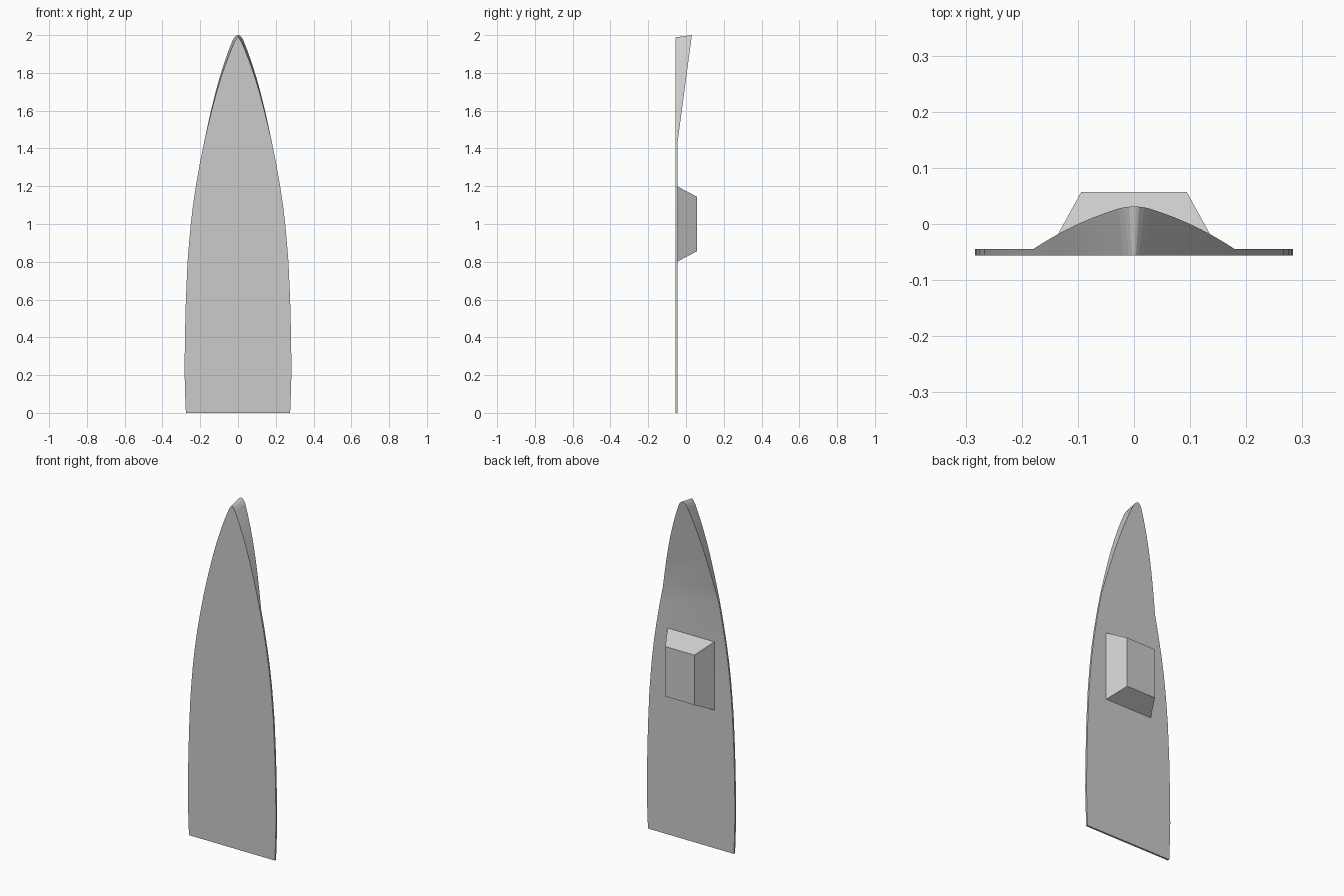
import bpy
import bmesh

cube = bpy.data.objects.get("Cube")
if cube:
    bpy.data.objects.remove(cube, do_unlink=True)

grey = bpy.data.materials.new("light grey")
grey.use_nodes = True
colour = (0.6, 0.6, 0.6, 1)
grey.diffuse_color = colour
grey.node_tree.nodes["Principled BSDF"].inputs["Base Color"].default_value = colour

FRONT, BACK, KINK = -0.056, -0.045, 1.43


def finish(name, bm):
    bmesh.ops.recalc_face_normals(bm, faces=bm.faces)
    mesh = bpy.data.meshes.new(name)
    bm.to_mesh(mesh)
    bm.free()
    mesh.materials.append(grey)
    obj = bpy.data.objects.new(name, mesh)
    bpy.context.collection.objects.link(obj)
    return obj


# Tapering board: flat front, back thickening into a wedge at the tip
outline = [(0, .276), (.1, .28), (.22, .283), (.4, .281), (.6, .276),
           (.8, .267), (.9, .259), (1, .25), (1.1, .238), (1.2, .223),
           (1.32, .202), (KINK, .18), (1.52, .161), (1.6, .143),
           (1.69, .121), (1.77, .099), (1.85, .074), (1.92, .049),
           (1.975, .027), (1.99, .018), (1.998, .009), (2, .003)]
bm = bmesh.new()
front, back = {}, {}
for side in (-1, 1):
    front[side], back[side] = [], []
    for z, w in outline:
        t = max(0, (z - KINK) / (2 - KINK))
        back[side].append(bm.verts.new((side * w, BACK + .076 * t, z)))
        narrow = max(w - .009 * t, w * .4)
        front[side].append(bm.verts.new((side * narrow, FRONT, z - .012 * t)))
    for i in range(len(outline) - 1):
        bm.faces.new((front[side][i], front[side][i + 1],
                      back[side][i + 1], back[side][i]))
kink = [z for z, w in outline].index(KINK)
bm.faces.new(front[-1] + front[1][::-1])
bm.faces.new(back[-1][:kink + 1] + back[1][:kink + 1][::-1])
bm.faces.new(back[-1][kink:] + back[1][kink:][::-1])
for end in (0, -1):
    bm.faces.new((front[-1][end], front[1][end], back[1][end], back[-1][end]))
board = finish("board", bm)

# Bevelled block on the back
bm = bmesh.new()
bmesh.ops.create_cube(bm, size=2)
for v in bm.verts:
    outer = v.co.y > 0
    v.co.x *= .094 if outer else .152
    v.co.z = 1 + v.co.z * (.145 if outer else .2)
    v.co.y = .057 if outer else BACK - .003
finish("back_block", bm)

# Smooth the curved rim while keeping the edges sharp
bpy.ops.object.select_all(action="DESELECT")
board.select_set(True)
bpy.context.view_layer.objects.active = board
bpy.ops.object.shade_smooth_by_angle(angle=0.14)
